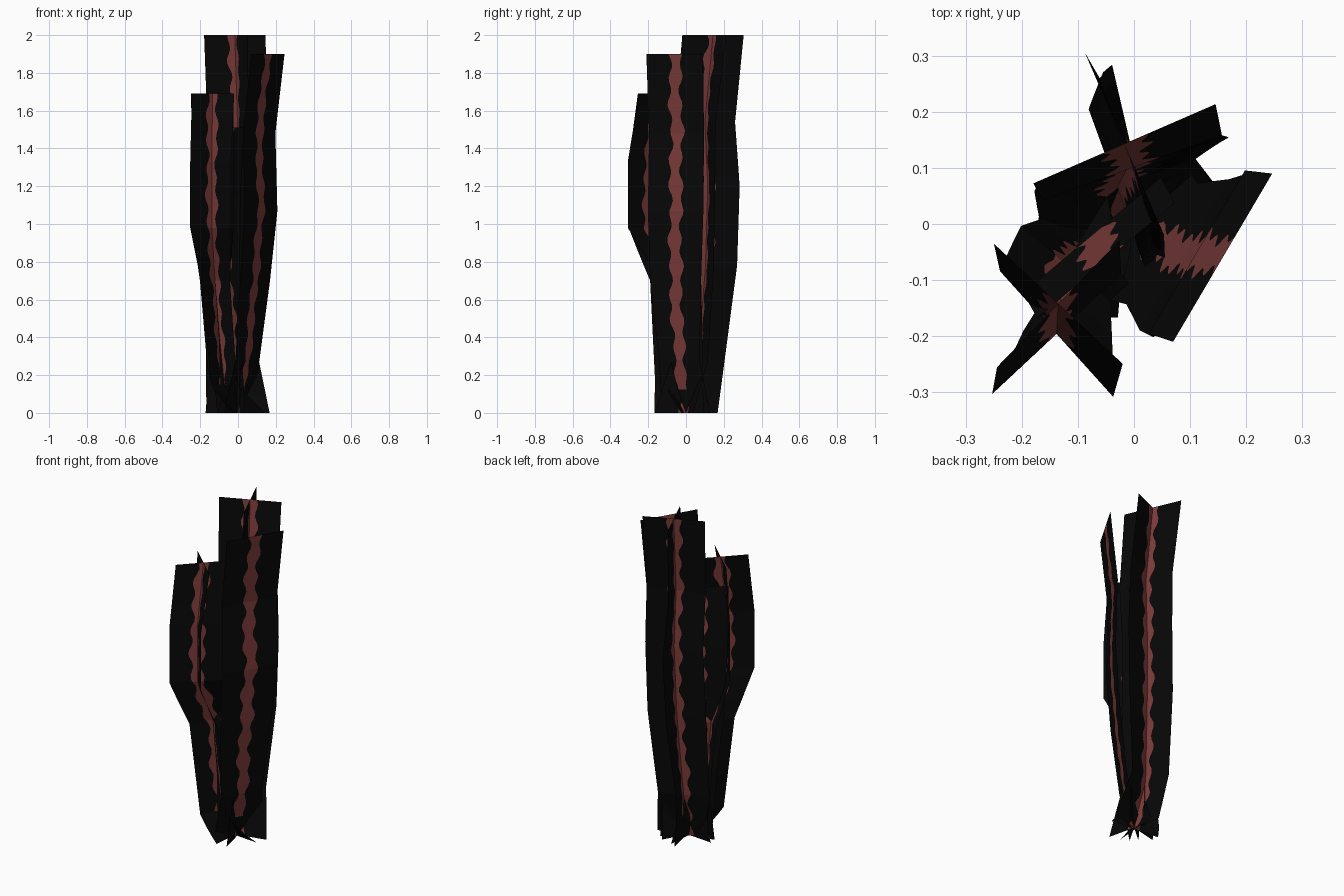
import bpy, bmesh, math, random

if "Cube" in bpy.data.objects:
    bpy.data.objects.remove(bpy.data.objects["Cube"])

random.seed(4)


def material(name, rgb):
    m = bpy.data.materials.new(name)
    m.diffuse_color = (*rgb, 1)
    m.use_nodes = True
    m.node_tree.nodes["Principled BSDF"].inputs["Base Color"].default_value = m.diffuse_color
    return m


BLACK = material("black card", (0.0022, 0.0022, 0.0022))
RED = material("dull red stem", (0.20, 0.045, 0.042))


def sample(path, z):
    """Interpolate (x, y, scale, angle) along a path of knots starting with z."""
    for a, b in zip(path, path[1:]):
        if z <= b[0] + 1e-6:
            t = (z - a[0]) / (b[0] - a[0])
            return [a[i] + (b[i] - a[i]) * t for i in (1, 2, 3, 4)]
    return path[-1][1:]


def ribbon(name, path, half, red_from=0.0, turn=0):
    """Upright card following the path, with a wavy red strip in the middle."""
    top = path[-1][0]
    zs = {k[0] for k in path} | {i * 0.025 for i in range(int(top / 0.025) + 1)}
    phase = [random.uniform(0, 6.28) for _ in range(4)]
    bm = bmesh.new()
    rows = []
    for z in sorted(zs):
        x, y, s, ang = sample(path, z)
        dx, dy = math.cos(math.radians(ang + turn)), math.sin(math.radians(ang + turn))

        def edge(p, q):
            return (0.034 + 0.011 * math.sin(z * 44 + p)
                    + 0.007 * math.sin(z * 17 + q)) * min(s + 0.15, 1)

        offs = (-half * s, -edge(phase[0], phase[1]), 0,
                edge(phase[2], phase[3]), half * s)
        rows.append((z, [bm.verts.new((x + dx * o, y + dy * o, z)) for o in offs]))
    for (z, a), (_, b) in zip(rows, rows[1:]):
        for i in range(4):
            f = bm.faces.new((a[i], a[i + 1], b[i + 1], b[i]))
            f.material_index = 1 if i in (1, 2) and z >= red_from else 0
    me = bpy.data.meshes.new(name)
    bm.to_mesh(me)
    bm.free()
    me.materials.append(BLACK)
    me.materials.append(RED)
    ob = bpy.data.objects.new(name, me)
    bpy.context.collection.objects.link(ob)


# Card centre lines: z, x, y, width scale, angle
tall = [(0, 0, 0, 0.97, 13), (0.28, -0.03, 0.065, 0.84, 20), (0.78, -0.01, 0.103, 0.98, 15),
        (1.2, 0.0, 0.115, 0.98, 13), (1.54, -0.003, 0.1, 0.96, 20),
        (2.0, -0.017, 0.143, 1, 23.5)]
right = [(0, 0, 0, 0.85, 59.5), (0.28, 0.05, -0.035, 0.72, 59.5),
         (0.7, 0.09, -0.055, 0.9, 59.5), (1.07, 0.122, -0.055, 0.98, 59.5),
         (1.48, 0.112, -0.05, 0.97, 59.5), (1.9, 0.158, -0.06, 1, 59.5)]
left_a = [(0, -0.015, -0.01, 1, -5), (0.15, -0.08, -0.045, 0.6, -38),
          (0.7, -0.122, -0.07, 0.66, -40), (0.98, -0.138, -0.196, 0.96, -48),
          (1.33, -0.138, -0.196, 0.96, -48), (1.69, -0.135, -0.142, 1, -43)]
left_b = [(0, -0.015, -0.01, 1, 85), (0.15, -0.08, -0.045, 0.85, 62),
          (0.7, -0.122, -0.07, 0.9, 58), (0.98, -0.138, -0.196, 1, 43),
          (1.33, -0.138, -0.196, 1, 43), (1.69, -0.135, -0.142, 1, 46)]
middle = [(0, 0, 0, 0.9, 40), (0.4, -0.035, -0.005, 0.9, 40), (0.8, -0.065, -0.02, 0.95, 40),
          (1.15, -0.075, -0.02, 1, 40), (1.51, -0.05, -0.065, 1, 40)]

# Tall stem: two crossed cards
for i in range(2):
    ribbon(f"tall_stem_card_{i + 1}", tall, 0.177, turn=90 * i)
# Left stem: two crossed cards
ribbon("left_stem_card_1", left_a, 0.157, 0.15)
ribbon("left_stem_card_2", left_b, 0.157, 0.15)
# Single cards
ribbon("right_stem_card", right, 0.174, 0.12)
ribbon("middle_stem_card", middle, 0.16)
